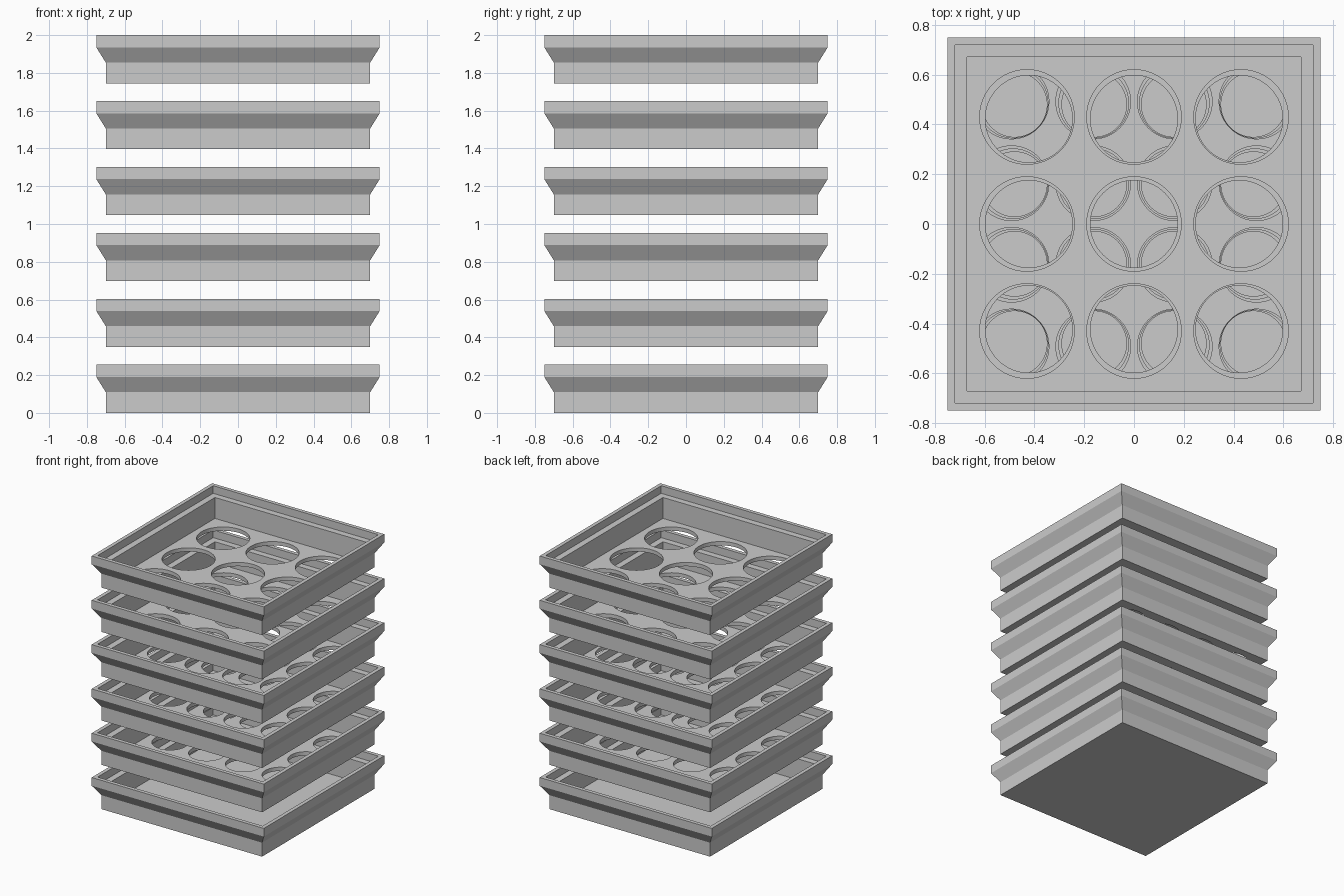
import bpy
import bmesh

if "Cube" in bpy.data.objects:
    bpy.data.objects.remove(bpy.data.objects["Cube"], do_unlink=True)

PITCH = 0.349      # vertical spacing of the trays
INNER = 0.67       # half width of the inside of a tray
FLOOR = 0.03       # floor thickness

grey = bpy.data.materials.new("light_grey")
grey.use_nodes = True
colour = (0.6, 0.6, 0.6, 1)
grey.diffuse_color = colour
grey.node_tree.nodes["Principled BSDF"].inputs["Base Color"].default_value = colour

# Half width and height, from the outer foot over the rim to the inside floor
PROFILE = [(0.70, 0), (0.70, 0.11), (0.75, 0.19), (0.75, 0.255),
           (0.72, 0.255), (0.72, 0.195), (INNER, 0.195), (INNER, FLOOR)]


def make_object(name, bm):
    bmesh.ops.recalc_face_normals(bm, faces=bm.faces)
    mesh = bpy.data.meshes.new(name)
    bm.to_mesh(mesh)
    bm.free()
    mesh.materials.append(grey)
    obj = bpy.data.objects.new(name, mesh)
    bpy.context.collection.objects.link(obj)
    return obj


def make_tray(name, z):
    """Square stackable tray with a flared rim and an inner ledge."""
    bm = bmesh.new()
    rings = [[bm.verts.new((sx * w, sy * w, z + h))
              for sx, sy in ((-1, -1), (1, -1), (1, 1), (-1, 1))]
             for w, h in PROFILE]
    for low, high in zip(rings, rings[1:]):
        for i in range(4):
            j = (i + 1) % 4
            bm.faces.new((low[i], low[j], high[j], high[i]))
    bm.faces.new(rings[0])
    bm.faces.new(rings[-1])
    return make_object(name, bm)


def punch_holes(tray, z, count, radius):
    """Cut an evenly spaced square grid of round holes in the floor."""
    gap = (2 * INNER - 2 * radius * count) / (count + 1)
    step = 2 * radius + gap
    centres = [(i - (count - 1) / 2) * step for i in range(count)]
    bm = bmesh.new()
    for x in centres:
        for y in centres:
            made = bmesh.ops.create_cone(bm, cap_ends=True, segments=64, radius1=radius,
                                         radius2=radius, depth=4 * FLOOR)
            bmesh.ops.translate(bm, verts=made["verts"], vec=(x, y, z + FLOOR / 2))
    cutter = make_object("hole_cutter", bm)
    cutter.hide_render = True
    mod = tray.modifiers.new("holes", "BOOLEAN")
    mod.operation = "DIFFERENCE"
    mod.solver = "EXACT"
    mod.object = cutter
    bpy.context.view_layer.objects.active = tray
    bpy.ops.object.modifier_apply(modifier=mod.name)
    bpy.data.objects.remove(cutter, do_unlink=True)


# Solid collecting tray below, sieve trays with growing holes above
make_tray("base_tray", 0)
sieves = [(4, 0.13), (4, 0.14), (4, 0.15), (3, 0.175), (3, 0.19)]
for level, (count, radius) in enumerate(sieves, 1):
    sieve = make_tray(f"sieve_tray_{level}", level * PITCH)
    punch_holes(sieve, level * PITCH, count, radius)
